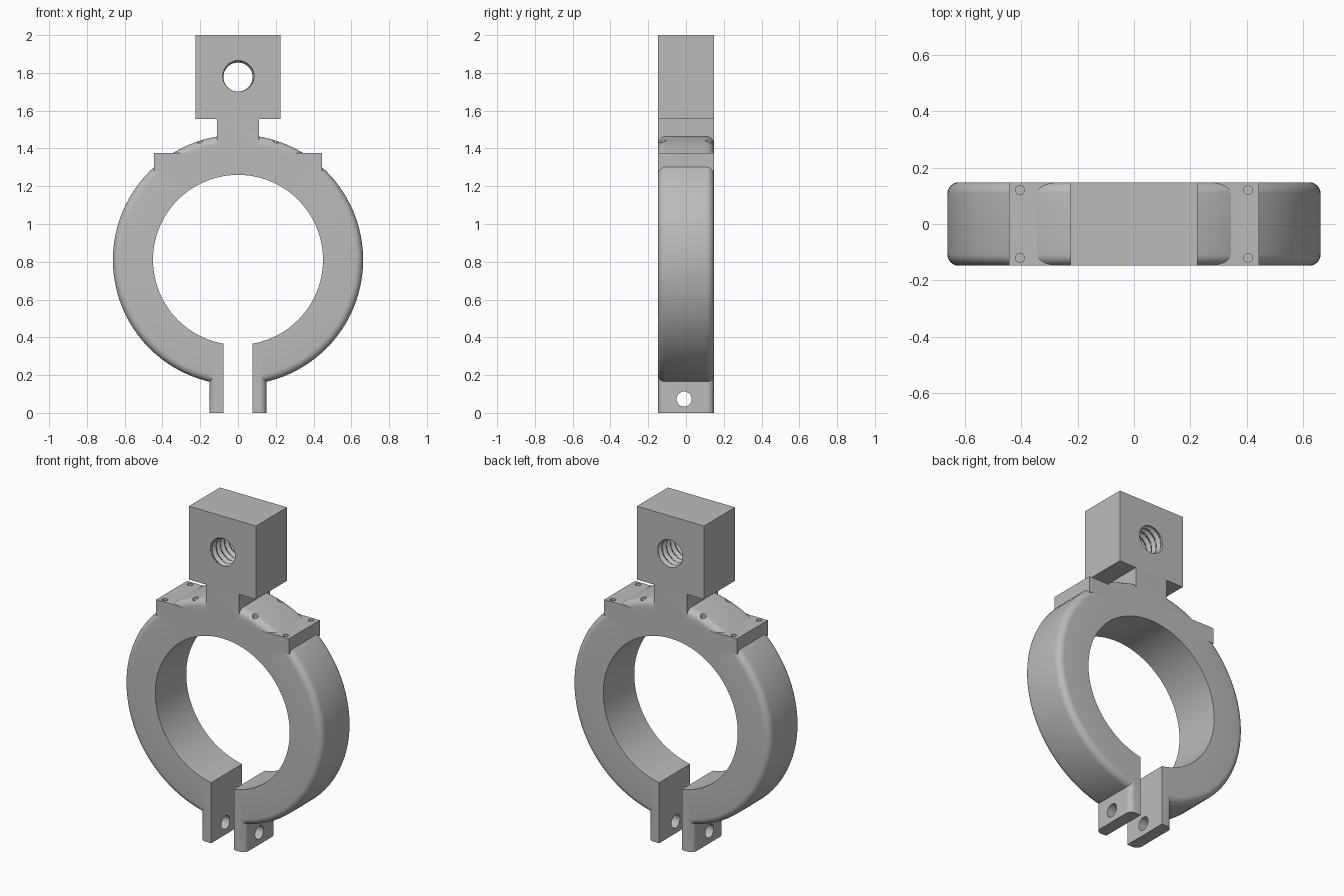
import bpy, bmesh, math
from mathutils import Matrix, Vector

cube = bpy.data.objects.get("Cube")
if cube:
    bpy.data.objects.remove(cube, do_unlink=True)

DEPTH = 0.148            # half thickness of the whole clamp
CENTRE = 0.81            # height of the ring axis
OUTER, INNER = 0.6625, 0.45
FILLET = 0.04
GAP = 0.076              # half width of the split

grey = bpy.data.materials.new("plain_grey")
grey.use_nodes = True
grey.diffuse_color = (0.5, 0.5, 0.5, 1)
grey.node_tree.nodes["Principled BSDF"].inputs["Base Color"].default_value = (0.5, 0.5, 0.5, 1)


def make(name, bm):
    bmesh.ops.recalc_face_normals(bm, faces=bm.faces)
    mesh = bpy.data.meshes.new(name)
    bm.to_mesh(mesh)
    bm.free()
    mesh.materials.append(grey)
    obj = bpy.data.objects.new(name, mesh)
    bpy.context.collection.objects.link(obj)
    return obj


def box(name, x0, x1, z0, z1, half_y=DEPTH, round_side=0):
    """Box centred on y; round_side rounds the upright edges facing +x or -x."""
    bm = bmesh.new()
    place = Matrix.Translation(((x0 + x1) / 2, 0, (z0 + z1) / 2))
    place = place @ Matrix.Diagonal((x1 - x0, 2 * half_y, z1 - z0, 1))
    bmesh.ops.create_cube(bm, size=1, matrix=place)
    if round_side:
        limit = max(x0 * round_side, x1 * round_side) - 0.001
        edges = [e for e in bm.edges
                 if all(v.co.x * round_side > limit for v in e.verts)
                 and abs(e.verts[0].co.z - e.verts[1].co.z) > 0.01]
        bmesh.ops.bevel(bm, geom=edges, offset=0.035, segments=6,
                        profile=0.5, affect='EDGES')
    return make(name, bm)


def cylinder(name, centre, axis, radius, length, sides=32):
    bm = bmesh.new()
    turn = Vector((0, 0, 1)).rotation_difference(Vector(axis)).to_matrix().to_4x4()
    bmesh.ops.create_cone(bm, cap_ends=True, segments=sides, radius1=radius,
                          radius2=radius, depth=length,
                          matrix=Matrix.Translation(centre) @ turn)
    return make(name, bm)


def bridge(bm, loops, closed):
    """Skin a list of equal vertex loops with quads."""
    n = len(loops[0])
    for i in range(len(loops) if closed else len(loops) - 1):
        a, b = loops[i], loops[(i + 1) % len(loops)]
        for j in range(n):
            k = (j + 1) % n
            bm.faces.new((a[j], a[k], b[k], b[j]))


def ring(name, sides=96):
    """Ring with rounded outer rims, turned about the y axis."""
    profile = [(INNER, DEPTH), (INNER, -DEPTH)]
    for sign in (-1, 1):
        for i in range(7):
            t = math.radians(15 * (i if sign > 0 else 6 - i))
            profile.append((OUTER - FILLET + FILLET * math.sin(math.pi / 2 - t),
                            sign * (DEPTH - FILLET + FILLET * math.sin(t))))
    bm = bmesh.new()
    loops = []
    for s in range(sides):
        a = math.tau * s / sides
        loops.append([bm.verts.new((r * math.cos(a), y, CENTRE + r * math.sin(a)))
                      for r, y in profile])
    bridge(bm, loops, True)
    return make(name, bm)


def thread_cutter(name, z, minor=0.076, major=0.09, pitch=0.04, sides=32):
    """Screw-shaped cutter running along y."""
    bm = bmesh.new()
    loops = []
    for i in range(81):
        y = -0.2 + i * pitch / 8
        loop = []
        for s in range(sides):
            phase = (y / pitch + s / sides) % 1
            r = minor + (major - minor) * (1 - abs(2 * phase - 1))
            a = math.tau * s / sides
            loop.append(bm.verts.new((r * math.cos(a), y, z + r * math.sin(a))))
        loops.append(loop)
    bridge(bm, loops, False)
    bm.faces.new(loops[0])
    bm.faces.new(loops[-1])
    return make(name, bm)


def combine(target, tool, operation):
    mod = target.modifiers.new(tool.name, 'BOOLEAN')
    mod.operation, mod.solver, mod.object = operation, 'EXACT', tool
    bpy.context.view_layer.objects.active = target
    bpy.ops.object.modifier_apply(modifier=mod.name)
    bpy.data.objects.remove(tool, do_unlink=True)


# Solid parts
body = ring("clamp_body")
solids = [box("top_plate", -0.444, 0.444, 1.28, 1.376),
          box("neck", -0.11, 0.11, 1.3, 1.6),
          box("head_block", -0.225, 0.225, 1.556, 2.0),
          box("left_tab", 0.03, 0.15, 0, 0.25, round_side=1),
          box("right_tab", -0.15, -0.03, 0, 0.25, round_side=-1)]
for part in solids:
    combine(body, part, 'UNION')

# Split, tab holes, plate holes and threaded bore
cuts = [box("split", -GAP, GAP, -0.1, 0.6, half_y=0.3),
        cylinder("tab_hole", (0, -0.01, 0.073), (1, 0, 0), 0.04, 0.6),
        thread_cutter("threaded_bore", 1.778)]
for x in (-0.405, -0.2, 0.2, 0.405):
    for y in (-0.12, 0.12):
        cuts.append(cylinder("plate_hole", (x, y, 1.376), (0, 0, 1), 0.016, 0.16, 16))
for part in cuts:
    combine(body, part, 'DIFFERENCE')

# Smooth curved faces, keep machined edges sharp
bpy.ops.object.select_all(action='DESELECT')
body.select_set(True)
bpy.context.view_layer.objects.active = body
bpy.ops.object.shade_smooth_by_angle(angle=math.radians(30))
